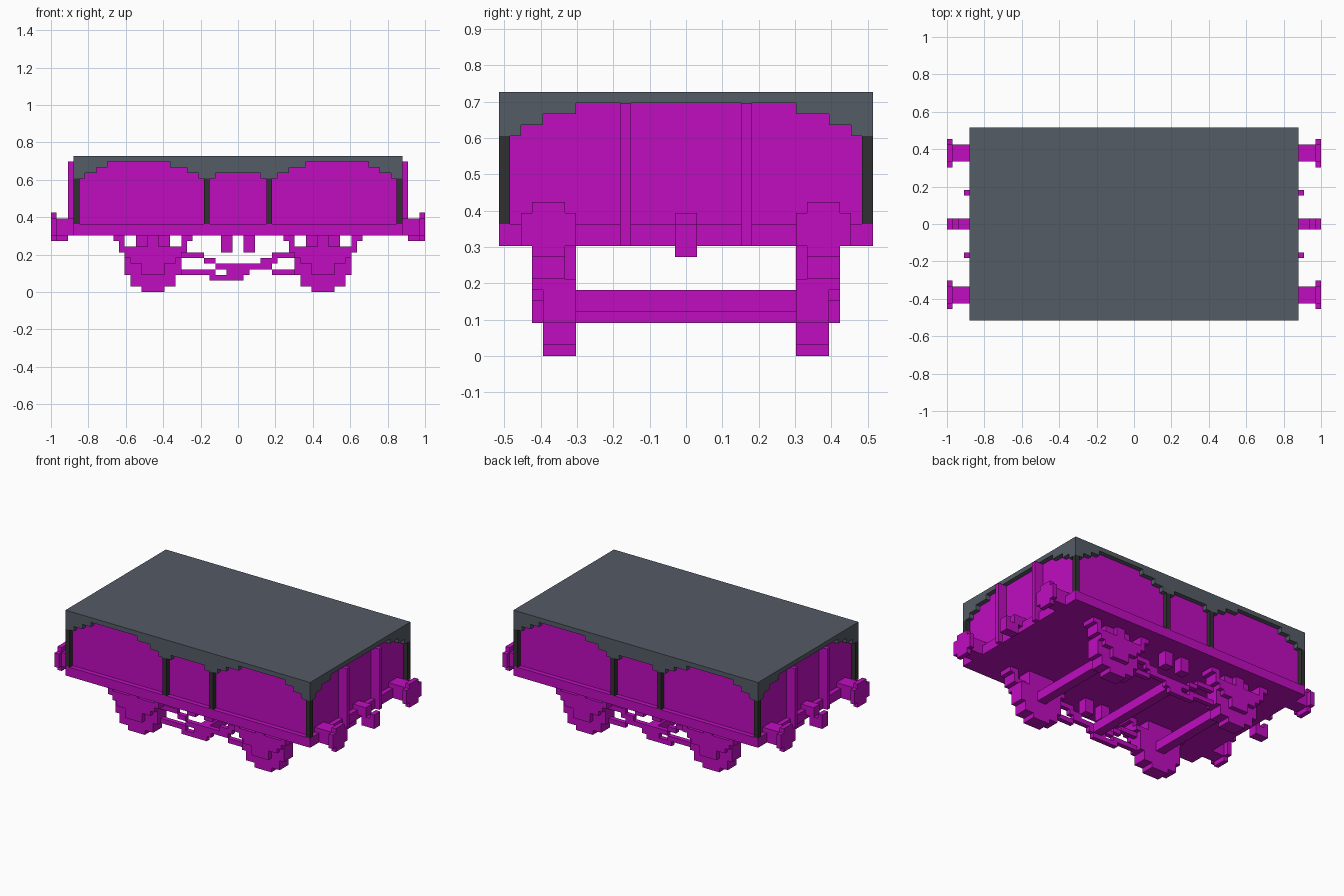
import bpy, bmesh
from mathutils import Matrix, Vector

cube = bpy.data.objects.get("Cube")
if cube:
    bpy.data.objects.remove(cube, do_unlink=True)

U = 2 / 66  # one block


def material(name, rgb):
    m = bpy.data.materials.new(name)
    m.use_nodes = True
    m.diffuse_color = (*rgb, 1)
    m.node_tree.nodes["Principled BSDF"].inputs["Base Color"].default_value = (*rgb, 1)
    return m


magenta = material("magenta", (0.53, 0.004, 0.53))
grey = material("slate grey", (0.09, 0.106, 0.133))
black = material("charcoal", (0.03, 0.03, 0.03))


def part(name, mat, boxes, mirror=""):
    """Boxes are (x0, x1, y0, y1, z0, z1) in blocks, mirrored across the named axes."""
    bm = bmesh.new()
    signs = [(sx, sy) for sx in ((1, -1) if "x" in mirror else (1,))
             for sy in ((1, -1) if "y" in mirror else (1,))]
    for x0, x1, y0, y1, z0, z1 in boxes:
        for sx, sy in signs:
            centre = Vector((sx * (x0 + x1) / 2, sy * (y0 + y1) / 2, (z0 + z1) / 2)) * U
            size = Vector((x1 - x0, y1 - y0, z1 - z0)) * U
            bmesh.ops.create_cube(bm, size=1, matrix=Matrix.Translation(centre) @ Matrix.Diagonal((*size, 1)))
    me = bpy.data.meshes.new(name)
    bm.to_mesh(me)
    bm.free()
    me.materials.append(mat)
    ob = bpy.data.objects.new(name, me)
    bpy.context.scene.collection.objects.link(ob)
    return ob


# Body
part("floor_frame", magenta, [(-29, 29, -17, 17, 10, 12)])
part("body_walls", magenta, [(-28, 28, -16, 16, 12, 23)])
part("end_stanchions", magenta, [(28, 30, 5, 6, 10, 23)], "xy")
part("side_posts", black, [(28, 29, 16, 17, 12, 20), (5, 6, 16, 17, 12, 20)], "xy")

# Roof slab with stepped arches along sides and ends: (start, end, underside height)
part("roof", grey, [(-29, 29, -17, 17, 23, 24)])
side_arch = [(0, 4, 21), (4, 7, 20), (7, 9, 21), (9, 12, 22), (23, 25, 22), (25, 27, 21), (27, 29, 20)]
end_arch = [(10, 13, 22), (13, 15, 21), (15, 16, 20)]
part("side_valance", grey, [(a, b, 16, 17, z, 23) for a, b, z in side_arch], "xy")
part("end_valance", grey, [(28, 29, a, b, z, 23) for a, b, z in end_arch], "xy")

# Buffers and coupling hooks
part("buffers", magenta, [
    (28, 32, 11, 14, 10, 13),
    (32, 33, 10, 15, 10, 13),
    (32, 33, 11, 14, 9, 14)], "xy")
part("coupling_hooks", magenta, [
    (28, 31, -1, 1, 11, 13),
    (30, 33, -1, 1, 9, 11),
    (32, 33, -1, 1, 11, 12)], "x")

# Axle guards: (half width, bottom, top) rows around each wheel centre
C = 15
guard = [(2, 0, 1), (4, 1, 3), (5, 3, 7), (3, 7, 10)]
part("axle_guards", magenta, [(C - w, C + w, 10, 13, a, b) for w, a, b in guard], "xy")

# Leaf springs with hangers, and axle boxes
spring = [(6, 7, 8), (5, 6, 7), (4, 5, 6)]
part("springs", magenta, [(C - w, C + w, 11, 14, a, b) for w, a, b in spring], "xy")
part("spring_hangers", magenta, [(C + s * 6 - 1, C + s * 6 + 1, 11, 14, 9, 10) for s in (1, -1)]
     + [(C + s * 5.5 - .5, C + s * 5.5 + .5, 11, 14, 8, 9) for s in (1, -1)], "xy")
part("axle_boxes", magenta, [(C - 2, C + 2, 12, 14, 3, 5), (C - 1, C + 1, 13, 14, 8, 10)], "xy")

# Cross shafts
part("axles", magenta, [(C - 1, C + 1, -10, 10, 4, 6)], "x")
part("brake_shaft", magenta, [(-1, 1, -12, 12, 3, 5)])

# Brake rigging: hangers and stepped rods (x start, x end, bottom)
part("brake_hangers", magenta, [(1, 3, 11, 13, 7, 10), (9, 12, 10, 12, 7, 8)], "xy")
rods = [(-10, -6, 6), (-6, -4, 5), (-4, -1, 4), (-10, -4, 3), (-5, 1, 2),
        (-2, 2, 3), (1, 6, 4), (4, 7, 5), (6, 10, 6), (6, 10, 3)]
part("brake_rods", magenta, [(a, b, 11, 12, z, z + 1) for a, b, z in rods], "y")
